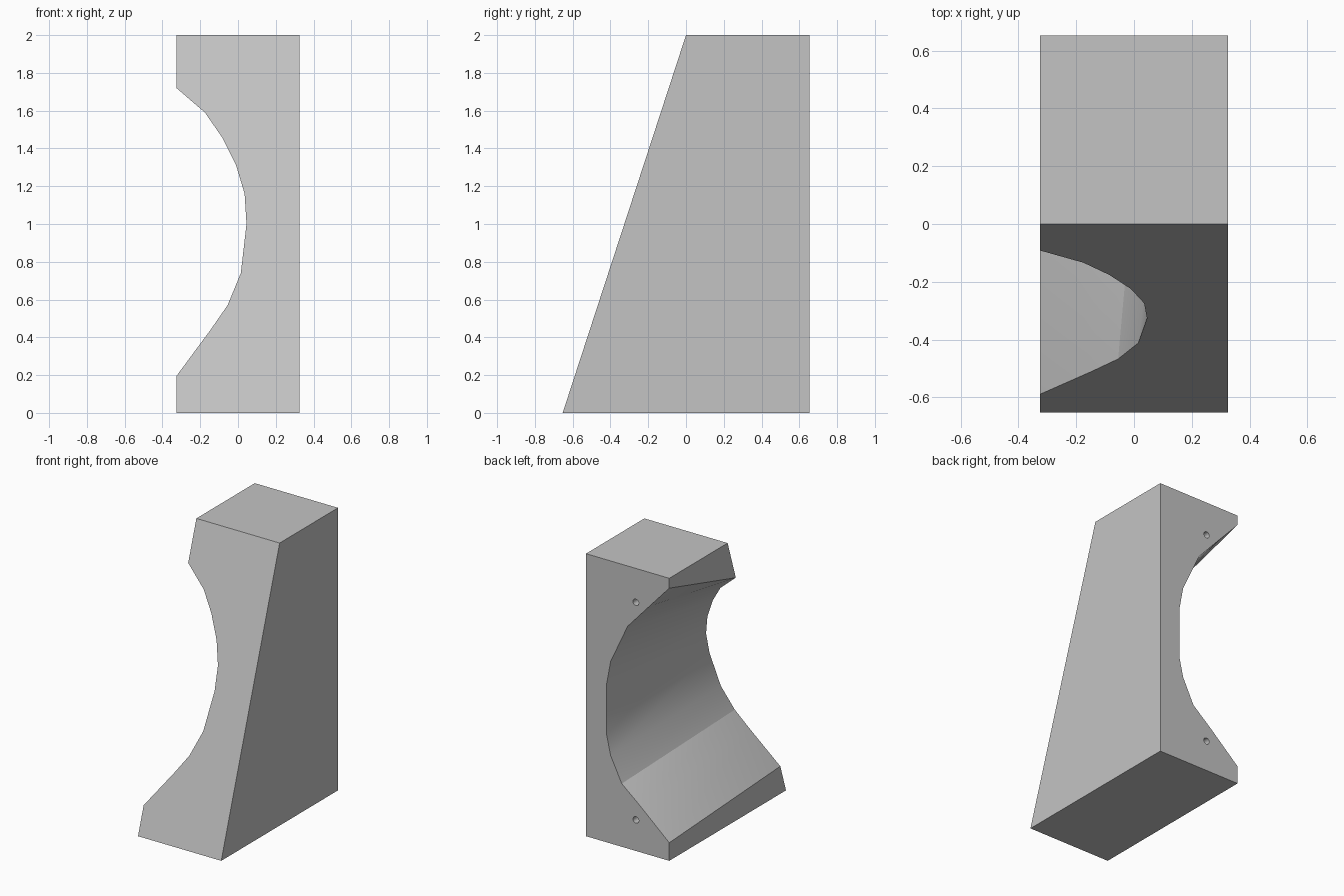
import bpy, bmesh, math
from mathutils import Matrix

if "Cube" in bpy.data.objects:
    bpy.data.objects.remove(bpy.data.objects["Cube"])

W, D, H = 0.326, 0.653, 2.0

grey = bpy.data.materials.new("light grey")
grey.use_nodes = True
colour = (0.55, 0.55, 0.55, 1)
grey.diffuse_color = colour
grey.node_tree.nodes["Principled BSDF"].inputs["Base Color"].default_value = colour

# Channel outlines (x, z), top to bottom, on the sloping front and the upright back
front_arc = [(-W, 1.72), (-.175, 1.59), (-.085, 1.46), (-.01, 1.31), (.035, 1.16),
             (.045, 1.0), (.015, .74), (-.055, .57), (-.145, .44), (-W, .195)]
back_arc = [(-W, 1.93), (-.17, 1.76), (0, 1.573), (.133, 1.289), (.165, 1.118),
            (.165, .763), (.133, .623), (.046, .447), (-.096, .33), (-W, .128)]


def slope_y(z):
    return -D + D * z / H


def add_object(name, bm):
    mesh = bpy.data.meshes.new(name)
    bm.to_mesh(mesh)
    bm.free()
    mesh.materials.append(grey)
    obj = bpy.data.objects.new(name, mesh)
    bpy.context.collection.objects.link(obj)
    return obj


# Wedge block with a flared channel lofted between the two end outlines
bm = bmesh.new()


def end_ring(arc, depth):
    outline = arc + [(-W, 0), (W, 0), (W, H), (-W, H)]
    return [bm.verts.new((x, depth(z), z)) for x, z in outline]


front = end_ring(front_arc, slope_y)
back = end_ring(back_arc, lambda z: D)
bm.faces.new(front)
bm.faces.new(back)
for i in range(len(front)):
    j = (i + 1) % len(front)
    bm.faces.new((front[i], front[j], back[j], back[i]))
channel = [f for f in bm.faces if len(f.verts) == 4 and all(v in front[:10] + back[:10] for v in f.verts)]
bmesh.ops.triangulate(bm, faces=channel)
bmesh.ops.recalc_face_normals(bm, faces=bm.faces)
block = add_object("wedge_block", bm)

# Two blind screw holes in the back
bm = bmesh.new()
for z in (.22, 1.76):
    place = Matrix.Translation((-.065, D, z)) @ Matrix.Rotation(math.pi / 2, 4, "X")
    bmesh.ops.create_cone(bm, cap_ends=True, segments=16, radius1=.023,
                          radius2=.023, depth=.3, matrix=place)
cutter = add_object("screw_hole_cutter", bm)
cutter.hide_render = True

cut = block.modifiers.new("screw_holes", "BOOLEAN")
cut.object = cutter
cut.operation = "DIFFERENCE"
cut.solver = "EXACT"
bpy.context.view_layer.objects.active = block
block.select_set(True)
bpy.ops.object.modifier_apply(modifier=cut.name)
bpy.data.objects.remove(cutter)
bpy.ops.object.shade_smooth_by_angle(angle=math.radians(30))
